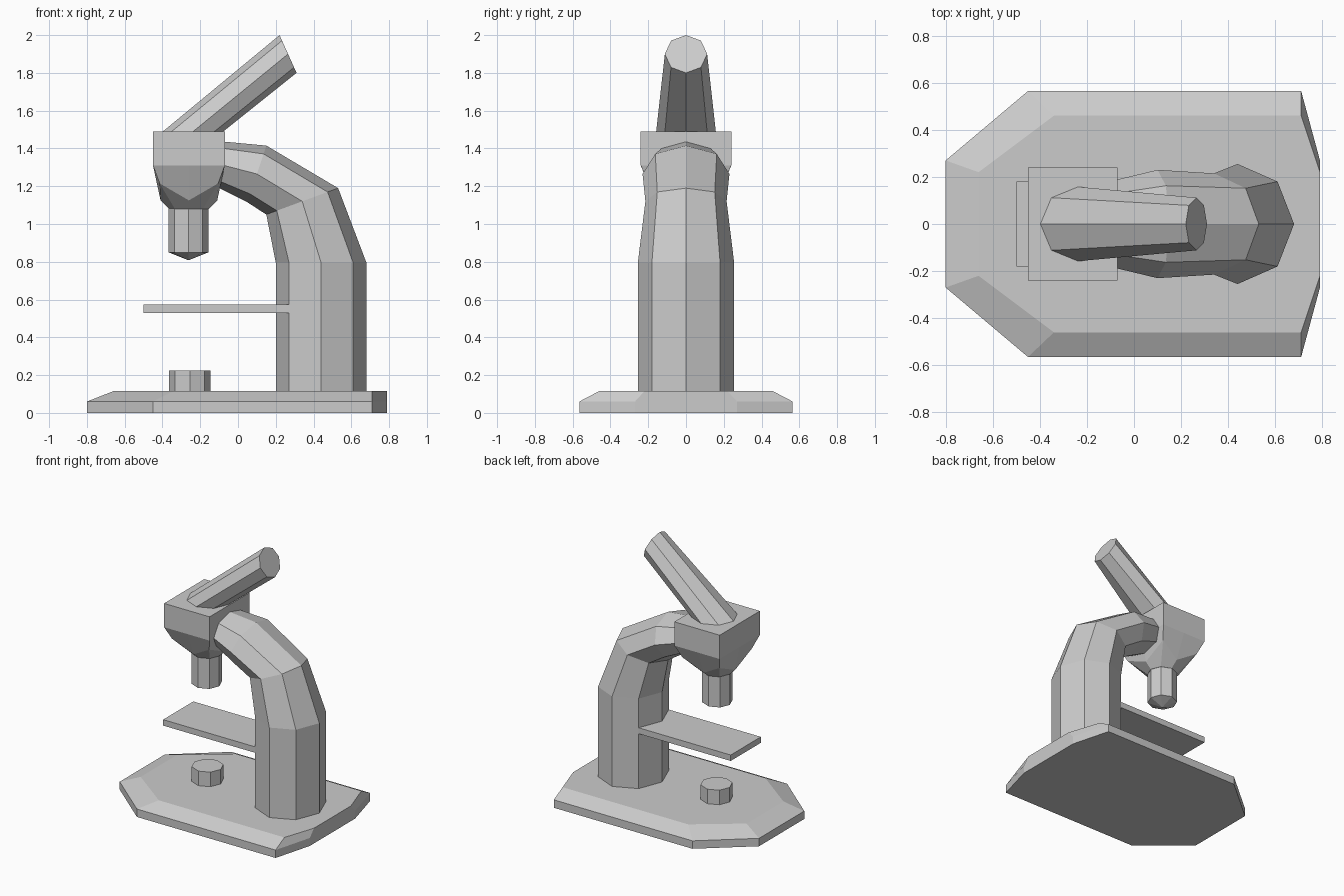
import bpy
import bmesh
from math import cos, sin, pi

if "Cube" in bpy.data.objects:
    bpy.data.objects.remove(bpy.data.objects["Cube"], do_unlink=True)

grey = bpy.data.materials.new("light grey")
grey.use_nodes = True
colour = (0.6, 0.6, 0.6, 1)
grey.diffuse_color = colour
grey.node_tree.nodes["Principled BSDF"].inputs["Base Color"].default_value = colour


def loft(name, rings):
    """Join rings of equal point count with flat faces and cap both ends."""
    bm = bmesh.new()
    loops = [[bm.verts.new(p) for p in ring] for ring in rings]
    n = len(loops[0])
    for a, b in zip(loops, loops[1:]):
        for i in range(n):
            j = (i + 1) % n
            bm.faces.new((a[i], a[j], b[j], b[i]))
    bm.faces.new(loops[0])
    bm.faces.new(loops[-1])
    bmesh.ops.recalc_face_normals(bm, faces=bm.faces)
    mesh = bpy.data.meshes.new(name)
    bm.to_mesh(mesh)
    bm.free()
    mesh.materials.append(grey)
    obj = bpy.data.objects.new(name, mesh)
    bpy.context.collection.objects.link(obj)
    return obj


def octagon(x, z, ax, az, ry):
    """Eight points: (ax, az) is the half axis in the side plane, ry the half width."""
    angles = [k * pi / 4 for k in range(8)]
    return [(x + ax * cos(t), ry * sin(t), z + az * cos(t)) for t in angles]


def mirrored(half, z):
    """Outline from points on the +y side, repeated on the -y side."""
    return [(x, y, z) for x, y in half] + [(x, -y, z) for x, y in reversed(half)]


# Base plate with a sloped upper rim
foot = [(-0.8, 0.27), (-0.45, 0.565), (0.71, 0.565), (0.79, 0.27)]
rim = [(-0.66, 0.22), (-0.34, 0.46), (0.71, 0.46), (0.79, 0.22)]
loft("base", [mirrored(foot, 0), mirrored(foot, 0.06), mirrored(rim, 0.115)])

# Column bending over into the arm
loft("arm", [octagon(*r) for r in (
    (0.44, 0.1, 0.24, 0, 0.255),
    (0.44, 0.795, 0.24, 0, 0.255),
    (0.34, 1.12, 0.19, 0.07, 0.215),
    (0.1, 1.265, 0.05, 0.15, 0.23),
    (-0.17, 1.335, 0, 0.11, 0.165))])

# Stage plate
plate = [(-0.5, 0.18), (0.27, 0.18)]
loft("stage", [mirrored(plate, 0.53), mirrored(plate, 0.575)])

# Lamp on the base
loft("lamp", [octagon(-0.255, z, 0.11, 0, 0.11) for z in (0.1, 0.225)])


# Head: square block narrowing to an octagonal collar
def square_ring(mid, corner, z_mid, z_corner):
    points = []
    for k in range(8):
        sx, sy = round(cos(k * pi / 4)), round(sin(k * pi / 4))
        w, d = corner if k % 2 else mid
        points.append((-0.26 + sx * w, sy * d, z_corner if k % 2 else z_mid))
    return points


block = (0.19, 0.24)
loft("head", [
    square_ring(block, block, 1.49, 1.49),
    square_ring(block, block, 1.31, 1.31),
    square_ring((0.15, 0.16), (0.155, 0.195), 1.125, 1.215),
    octagon(-0.26, 1.08, 0.105, 0, 0.105)])

# Objective lens with a shallow pointed tip
loft("objective", [octagon(-0.262, z, r, 0, r) for z, r in (
    (1.1, 0.105), (0.85, 0.105), (0.81, 0.005))])

# Slanted eyepiece tube
loft("eyepiece", [octagon(-0.24, 1.488, 0.16, 0, 0.158),
                  octagon(0.265, 1.9, 0.045, -0.1, 0.112)])
